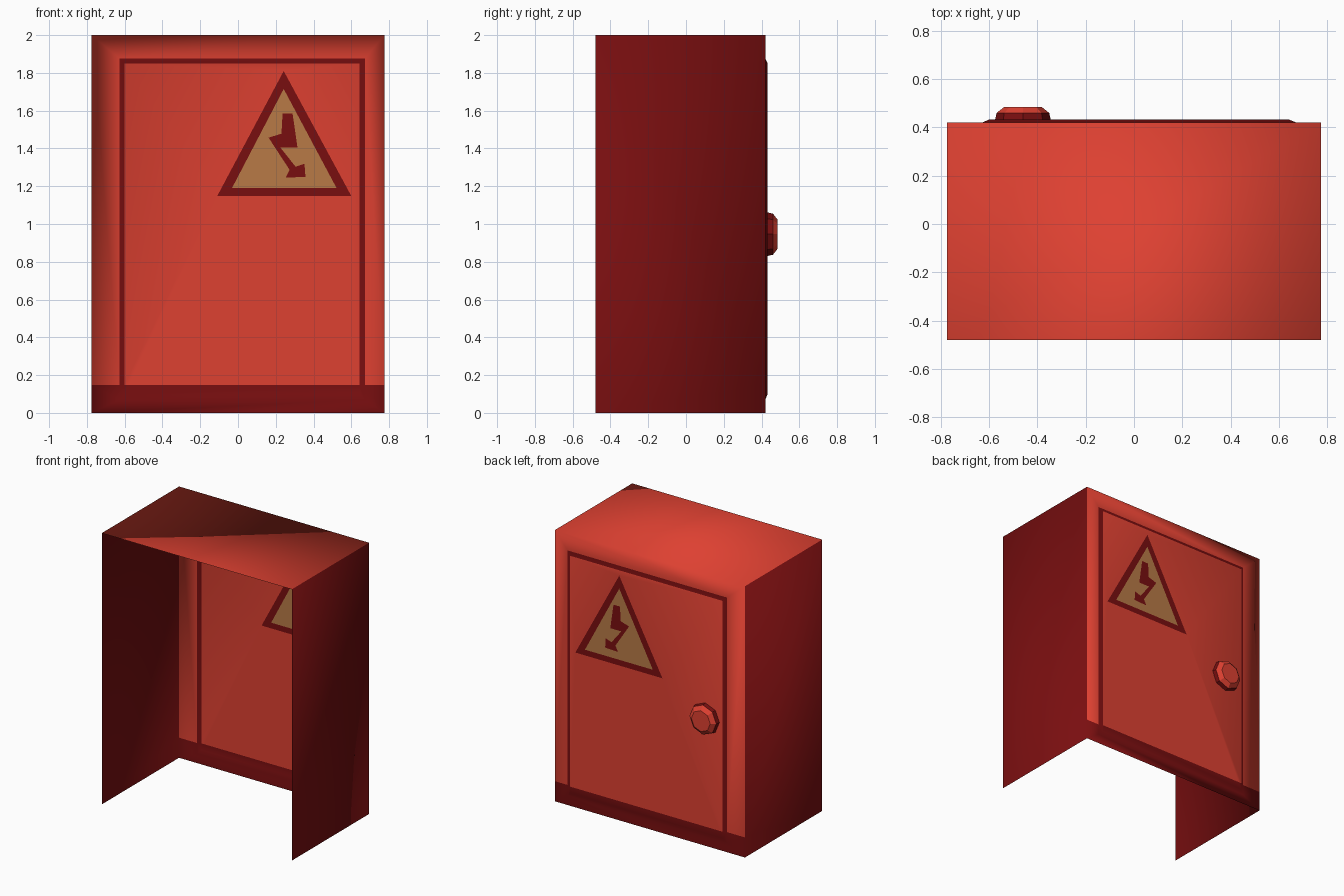
import bpy, bmesh, math
from mathutils import Vector

if "Cube" in bpy.data.objects:
    bpy.data.objects.remove(bpy.data.objects["Cube"])


def material(name, rgb):
    m = bpy.data.materials.new(name)
    m.diffuse_color = (*rgb, 1)
    m.use_nodes = True
    m.node_tree.nodes["Principled BSDF"].inputs["Base Color"].default_value = m.diffuse_color
    return m


MATS = [material("red_paint", (0.73, 0.052, 0.031)),
        material("dark_red", (0.19, 0.0045, 0.005)),
        material("sign_tan", (0.48, 0.195, 0.062))]
RED, DARK, TAN = range(3)


def loop(bm, pts, y):
    """Closed outline of (x, z) points at depth y."""
    vs = [bm.verts.new((x, y, z)) for x, z in pts]
    for i, v in enumerate(vs):
        bm.edges.new((v, vs[(i + 1) % len(vs)]))
    return vs


def rect(x0, x1, z0, z1):
    return [(x0, z0), (x1, z0), (x1, z1), (x0, z1)]


def bridge(bm, a, b, mat):
    n = len(a)
    faces = []
    for i in range(n):
        j = (i + 1) % n
        f = bm.faces.new((a[i], a[j], b[j], b[i]))
        f.material_index = mat
        faces.append(f)
    return faces


def fill_between(bm, outer, inner, mat):
    """Flat face region between an outline and a hole."""
    edges = []
    for vs in (outer, inner):
        edges += [bm.edges.get((v, vs[(i + 1) % len(vs)])) for i, v in enumerate(vs)]
    res = bmesh.ops.triangle_fill(bm, use_beauty=True, edges=edges, normal=(0, 1, 0))
    for g in res["geom"]:
        if isinstance(g, bmesh.types.BMFace):
            g.material_index = mat


def finish(bm, name, centre, smooth):
    """Turn faces outward and make the object."""
    bm.normal_update()
    for f in bm.faces:
        if f.normal.dot(f.calc_center_median() - Vector(centre)) < 0:
            f.normal_flip()
        f.smooth = smooth
    me = bpy.data.meshes.new(name)
    bm.to_mesh(me)
    bm.free()
    for m in MATS:
        me.materials.append(m)
    ob = bpy.data.objects.new(name, me)
    bpy.context.collection.objects.link(ob)
    return ob


# Cabinet shell: side walls and top, open at the bottom and at -y
W, Y0, Y1, YP, BAND = 0.775, -0.48, 0.42, 0.432, 0.148
bm = bmesh.new()
outer = loop(bm, rect(-W, W, 0, 2), Y1)
rim = [bm.verts.new((v.co.x, Y0, v.co.z)) for v in outer]
for i, mat in ((1, DARK), (2, RED), (3, DARK)):
    j = (i + 1) % 4
    bm.faces.new((outer[i], outer[j], rim[j], rim[i])).material_index = mat
bm.verts.remove(rim[0]) if not rim[0].link_faces else None

# Door frame, dark chamfered seam and raised door panel
seam = loop(bm, rect(-0.628, 0.672, 0.07, 1.877), Y1)
panel = loop(bm, rect(-0.602, 0.643, 0.10, 1.85), YP)
bridge(bm, outer, seam, RED)
bridge(bm, seam, panel, DARK)

# Warning sign cut into the panel: border, field and bolt
border = loop(bm, [(-0.11, 1.148), (0.60, 1.148), (0.242, 1.81)], YP)
field = loop(bm, [(-0.032, 1.19), (0.522, 1.19), (0.242, 1.715)], YP)
bolt = loop(bm, [(0.236, 1.584), (0.289, 1.584), (0.315, 1.404), (0.225, 1.404),
                 (0.305, 1.303), (0.352, 1.319), (0.357, 1.25), (0.252, 1.245),
                 (0.273, 1.287), (0.162, 1.457), (0.23, 1.478)], YP)
fill_between(bm, panel, border, RED)
bridge(bm, border, field, DARK)
fill_between(bm, field, bolt, TAN)
bm.faces.new(bolt).material_index = DARK

# Dark band along the bottom of the door side
front = [f for f in bm.faces if f.calc_center_median().y > Y1 - 0.01]
geom = set(front)
for f in front:
    geom.update(f.edges)
    geom.update(f.verts)
bmesh.ops.bisect_plane(bm, geom=list(geom), plane_co=(0, 0, BAND), plane_no=(0, 0, 1))
for f in bm.faces:
    c = f.calc_center_median()
    if c.y > Y1 - 0.01 and c.z < BAND:
        f.material_index = DARK
finish(bm, "cabinet", (0, -0.2, 1), True)

# Eight-sided door knob
bm = bmesh.new()
KX, KZ = -0.46, 0.946
rings = []
for r, y in ((0.115, YP), (0.109, 0.46), (0.077, 0.485)):
    pts = [(KX + r * math.cos(k * math.pi / 4), KZ + r * math.sin(k * math.pi / 4))
           for k in range(8)]
    rings.append(loop(bm, pts, y))
bridge(bm, rings[0], rings[1], DARK)
bridge(bm, rings[1], rings[2], RED)
bm.faces.new(rings[2]).material_index = RED
finish(bm, "door_knob", (KX, 0.40, KZ), False)
